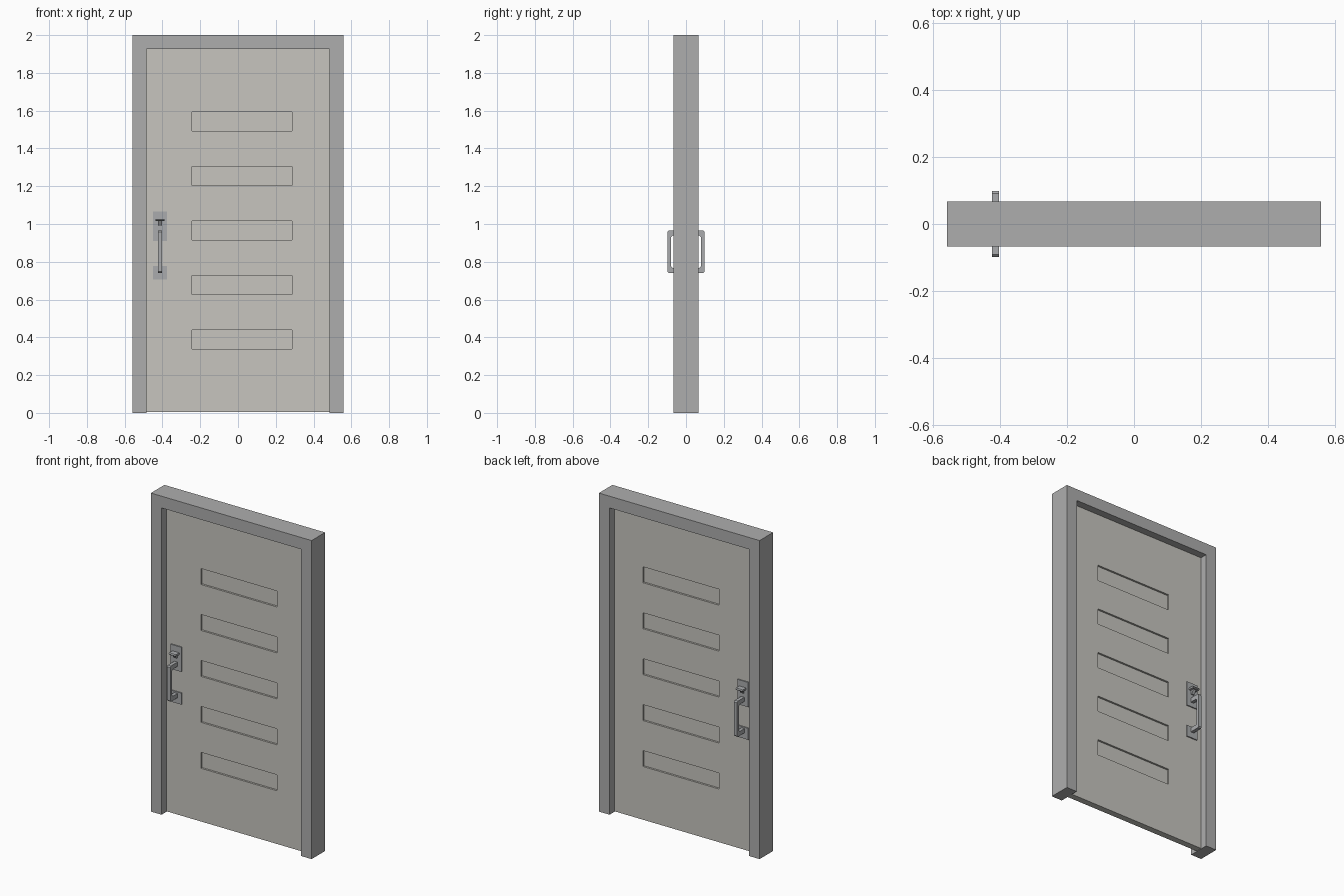
import bpy, bmesh
from mathutils import Matrix

if "Cube" in bpy.data.objects:
    bpy.data.objects.remove(bpy.data.objects["Cube"])


def material(name, rgb):
    m = bpy.data.materials.new(name)
    m.diffuse_color = (*rgb, 1)
    m.use_nodes = True
    m.node_tree.nodes["Principled BSDF"].inputs["Base Color"].default_value = m.diffuse_color
    return m


FRAME = material("frame_grey", (0.42, 0.42, 0.42))
DOOR = material("warm_grey", (0.57, 0.56, 0.52))
METAL = material("metal_grey", (0.40, 0.41, 0.42))


def finish(name, bm, mat):
    bmesh.ops.recalc_face_normals(bm, faces=bm.faces)
    me = bpy.data.meshes.new(name)
    bm.to_mesh(me)
    bm.free()
    ob = bpy.data.objects.new(name, me)
    if mat:
        me.materials.append(mat)
    bpy.context.collection.objects.link(ob)
    return ob


def add_box(bm, x0, x1, y0, y1, z0, z1):
    size = Matrix.Diagonal((x1 - x0, y1 - y0, z1 - z0, 1))
    mid = Matrix.Translation(((x0 + x1) / 2, (y0 + y1) / 2, (z0 + z1) / 2))
    bmesh.ops.create_cube(bm, size=1, matrix=mid @ size)


def prism(name, points, axis, a, b, mat):
    """Extrude a 2D outline along x (points are y, z) or y (points are x, z)."""
    bm = bmesh.new()
    place = (lambda p: (a, p[0], p[1])) if axis == "x" else (lambda p: (p[0], a, p[1]))
    face = bm.faces.new([bm.verts.new(place(p)) for p in points])
    ext = bmesh.ops.extrude_face_region(bm, geom=[face])
    vec = (b - a, 0, 0) if axis == "x" else (0, b - a, 0)
    bmesh.ops.translate(bm, vec=vec, verts=[v for v in ext["geom"] if isinstance(v, bmesh.types.BMVert)])
    return finish(name, bm, mat)


def box(name, dims, mat):
    bm = bmesh.new()
    add_box(bm, *dims)
    return finish(name, bm, mat)


# Frame: jambs and head in one outline
W, IN, H, TOP, D = 0.558, 0.484, 2.0, 1.926, 0.067
prism("door_frame", [(-W, 0), (-W, H), (W, H), (W, 0), (IN, 0), (IN, TOP), (-IN, TOP), (-IN, 0)],
      "y", -D, D, FRAME)

# Door leaf with five shallow slots cut in both faces
T, DEPTH = 0.02, 0.012
leaf = box("door_leaf", (-IN, IN, -T, T, 0.004, TOP), DOOR)
bm = bmesh.new()
for i in range(5):
    z = 0.388 + 0.2885 * i
    for s in (-1, 1):
        y0, y1 = sorted((s * (T - DEPTH), s * (T + 0.02)))
        add_box(bm, -0.243, 0.286, y0, y1, z - 0.05, z + 0.05)
cutter = finish("slot_cutter", bm, None)
cutter.hide_render = True
cutter.hide_viewport = True
mod = leaf.modifiers.new("slots", "BOOLEAN")
mod.operation = "DIFFERENCE"
mod.solver = "EXACT"
mod.object = cutter

# Handle set on each side
HX = -0.413
for side, s in (("front", -1), ("back", 1)):
    def yz(points):
        return [(s * y, z) for y, z in points]

    # Backing plates
    for part, z0, z1 in (("upper", 0.91, 1.065), ("lower", 0.705, 0.777)):
        prism(f"{side}_{part}_plate", yz([(T - 0.002, z0), (T + 0.007, z0), (T + 0.007, z1), (T - 0.002, z1)]),
              "x", HX - 0.038, HX + 0.038, METAL)
    # C-shaped pull grip with chamfered corners
    grip = [(0.02, 0.965), (0.091, 0.965), (0.098, 0.958), (0.098, 0.748), (0.091, 0.741), (0.02, 0.741),
            (0.02, 0.768), (0.072, 0.768), (0.08, 0.776), (0.08, 0.930), (0.072, 0.938), (0.02, 0.938)]
    prism(f"{side}_grip", yz(grip), "x", HX - 0.011, HX + 0.011, METAL)
    # Thumb latch: stem and wider paddle
    prism(f"{side}_latch_stem", yz([(0.02, 0.99), (0.034, 0.99), (0.05, 1.017), (0.02, 1.017)]),
          "x", HX - 0.010, HX + 0.010, METAL)
    prism(f"{side}_latch_paddle", yz([(0.02, 1.015), (0.06, 1.015), (0.064, 1.02), (0.06, 1.027), (0.02, 1.027)]),
          "x", HX - 0.024, HX + 0.024, METAL)
